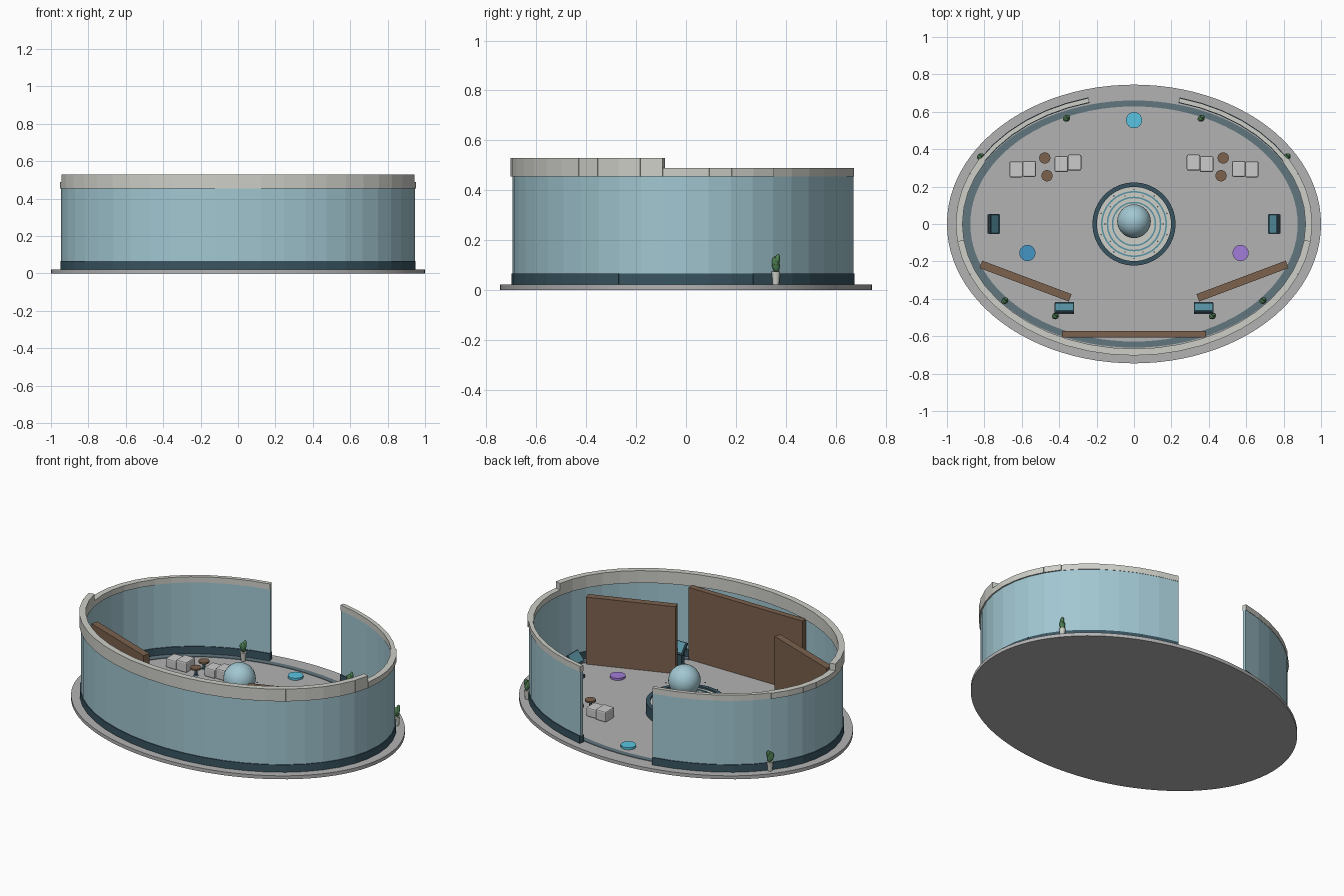
import bpy, bmesh, math
from mathutils import Matrix, Vector

if "Cube" in bpy.data.objects:
    bpy.data.objects.remove(bpy.data.objects["Cube"])


def mat(name, r, g, b):
    m = bpy.data.materials.new(name)
    m.diffuse_color = (r, g, b, 1)
    m.use_nodes = True
    m.node_tree.nodes["Principled BSDF"].inputs["Base Color"].default_value = m.diffuse_color
    return m


GLASS = mat("glass", 0.36, 0.57, 0.64)
NAVY = mat("navy", 0.04, 0.09, 0.12)
BAND = mat("band", 0.12, 0.18, 0.21)
STONE = mat("stone", 0.62, 0.62, 0.58)
FLOOR = mat("floor_grey", 0.45, 0.45, 0.45)
WOOD = mat("wood", 0.20, 0.12, 0.075)
TEAL = mat("teal", 0.10, 0.30, 0.38)
LEAF = mat("leaf", 0.07, 0.20, 0.08)
CYAN = mat("cyan", 0.10, 0.55, 0.75)
BLUE = mat("blue", 0.06, 0.30, 0.55)
PURPLE = mat("purple", 0.36, 0.20, 0.68)
SEAT = mat("seat_grey", 0.6, 0.6, 0.6)


def finish(name, bm, material, smooth=False):
    bmesh.ops.recalc_face_normals(bm, faces=bm.faces)
    me = bpy.data.meshes.new(name)
    bm.to_mesh(me)
    bm.free()
    ob = bpy.data.objects.new(name, me)
    bpy.context.collection.objects.link(ob)
    me.materials.append(material)
    if smooth:
        bpy.context.view_layer.objects.active = ob
        bpy.ops.object.select_all(action='DESELECT')
        ob.select_set(True)
        bpy.ops.object.shade_smooth_by_angle(angle=math.radians(35))
    return ob


def add_box(bm, loc, size, rz=0.0, rx=0.0):
    m = (Matrix.Translation(loc) @ Matrix.Rotation(rz, 4, 'Z')
         @ Matrix.Rotation(rx, 4, 'X') @ Matrix.Diagonal((*size, 1)))
    bmesh.ops.create_cube(bm, size=1, matrix=m)


def box(name, loc, size, material, rz=0.0, rx=0.0, bevel=0.0):
    bm = bmesh.new()
    add_box(bm, loc, size, rz, rx)
    if bevel:
        bmesh.ops.bevel(bm, geom=bm.edges[:], offset=bevel, segments=2,
                        affect='EDGES', profile=0.5)
    return finish(name, bm, material)


def lathe(name, profile, material, loc=(0, 0, 0), n=64, sx=1, sy=1, closed=False):
    """Turn an (r, z) profile round z; open profiles get end caps."""
    bm = bmesh.new()
    rings = [[bm.verts.new((loc[0] + r * sx * math.cos(i * math.tau / n),
                            loc[1] + r * sy * math.sin(i * math.tau / n), loc[2] + z))
              for i in range(n)] for r, z in profile]
    pairs = list(zip(rings, rings[1:]))
    if closed:
        pairs.append((rings[-1], rings[0]))
    for a, b in pairs:
        for i in range(n):
            j = (i + 1) % n
            bm.faces.new((a[i], a[j], b[j], b[i]))
    if not closed:
        bm.faces.new(rings[0])
        bm.faces.new(rings[-1])
    return finish(name, bm, material, True)


def ball(name, loc, scale, material, u=12, v=8, tilt=0.0):
    bm = bmesh.new()
    m = Matrix.Translation(loc) @ Matrix.Rotation(tilt, 4, 'X') @ Matrix.Diagonal((*scale, 1))
    bmesh.ops.create_uvsphere(bm, u_segments=u, v_segments=v, radius=1, matrix=m)
    return finish(name, bm, material, True)


A, B, STEP = 0.935, 0.685, math.radians(7.5)


def wall_layer(name, z0, z1, depth, material, ymax=1.0, back_depth=None):
    """Flat panels following the oval, open at the back."""
    bm = bmesh.new()
    for k in range(44):
        t0 = math.radians(105) + k * STEP
        p = Vector((A * math.cos(t0), B * math.sin(t0), 0))
        q = Vector((A * math.cos(t0 + STEP), B * math.sin(t0 + STEP), 0))
        c = (p + q) / 2
        if c.y > ymax:
            continue
        d = back_depth if back_depth and c.y > 0.36 else depth
        c.z = (z0 + z1) / 2
        add_box(bm, c, ((q - p).length * 1.02, d, z1 - z0),
                math.atan2(q.y - p.y, q.x - p.x))
    return finish(name, bm, material)


# Oval floor and dark border band
lathe("floor", [(1, 0), (1, 0.021)], FLOOR, n=96, sy=0.745)
lathe("floor_band", [(0.875, 0.02), (0.875, 0.024), (0.92, 0.024), (0.92, 0.02)],
      BAND, n=96, sy=0.718, closed=True)

# Curved outer wall
wall_layer("wall_base", 0.02, 0.066, 0.03, NAVY)
wall_layer("wall_panels", 0.066, 0.458, 0.02, GLASS)
wall_layer("wall_cap", 0.455, 0.49, 0.036, STONE, back_depth=0.024)
wall_layer("upper_cap", 0.49, 0.53, 0.036, STONE, ymax=-0.08)

# Wooden display walls
box("centre_board", (0, -0.59, 0.24), (0.77, 0.036, 0.44), WOOD)
for s in (-1, 1):
    box("side_board", (s * 0.58, -0.305, 0.225), (0.51, 0.042, 0.41), WOOD,
        rz=s * math.atan2(0.18, 0.48))

# Central basin with rings and globe
lathe("basin_rim", [(0.222, 0.02), (0.222, 0.09), (0.198, 0.09), (0.198, 0.02)],
      NAVY, closed=True)
lathe("basin_disc", [(0.2, 0.02), (0.2, 0.08)], STONE)
for r in (0.115, 0.142, 0.172):
    lathe("basin_ring", [(r - 0.004, 0.079), (r - 0.004, 0.085), (r + 0.004, 0.085),
                         (r + 0.004, 0.079)], TEAL, closed=True)
lathe("globe_stand", [(0.07, 0.08), (0.04, 0.1), (0.03, 0.15)], NAVY, n=32)
ball("globe", (0, 0.015, 0.22), (0.09, 0.09, 0.09), GLASS, 32, 20)
for i in range(20):
    a = i * math.tau / 20
    r = (0.157, 0.185)[i % 2]
    ball("droplet", (r * math.cos(a), r * math.sin(a), 0.13), (0.004,) * 3, TEAL, 6, 4)

# Coloured floor discs
for name, x, y, m in (("cyan_disc", 0, 0.555, CYAN), ("blue_disc", -0.57, -0.155, BLUE),
                      ("purple_disc", 0.57, -0.155, PURPLE)):
    lathe(name, [(0.043, 0.02), (0.043, 0.034)], m, (x, y, 0), 32)


def kiosk(x, y, rz):
    """Console whose sloping screen faces local +y."""
    rot = Matrix.Rotation(rz, 3, 'Z')

    def at(dy, z):
        return Vector((x, y, z)) + rot @ Vector((0, dy, 0))
    box("kiosk_base", at(0, 0.03), (0.1, 0.065, 0.02), NAVY, rz)
    box("kiosk_post", at(-0.01, 0.085), (0.06, 0.03, 0.1), NAVY, rz)
    box("kiosk_body", at(0, 0.145), (0.105, 0.012, 0.075), NAVY, rz, math.radians(40))
    box("kiosk_screen", at(0.005, 0.151), (0.09, 0.005, 0.06), TEAL, rz, math.radians(40))
    box("kiosk_shelf", at(-0.025, 0.125), (0.085, 0.012, 0.01), SEAT, rz)


def plant(x, y):
    lathe("plant_pot", [(0.013, 0.02), (0.018, 0.075)], STONE, (x, y, 0), 12)
    ball("plant_leaves", (x, y, 0.102), (0.016, 0.016, 0.032), LEAF, 10, 8, 0.15)
    ball("plant_leaves", (x + 0.006, y + 0.004, 0.115), (0.012, 0.012, 0.03), LEAF, 10, 8, -0.25)
    ball("plant_leaves", (x - 0.008, y - 0.004, 0.105), (0.012, 0.01, 0.024), LEAF, 10, 8, 0.35)


# Furniture, mirrored left and right
for s in (-1, 1):
    kiosk(s * 0.75, 0, s * math.pi / 2)
    kiosk(s * 0.372, -0.45, 0)
    for x, y in ((0.36, 0.565), (0.82, 0.36), (0.69, -0.41), (0.42, -0.492)):
        plant(s * x, y)
    # Lounge seats: seat block with a taller neighbour
    for x, y, h in ((0.63, 0.292, 0.055), (0.56, 0.295, 0.065),
                    (0.388, 0.32, 0.055), (0.318, 0.328, 0.065)):
        box("lounge_seat", (s * x, y, 0.02 + h / 2), (0.072, 0.085, h), SEAT, bevel=0.008)
    # Small round tables
    for x, y in ((0.477, 0.353), (0.465, 0.258)):
        lathe("table_top", [(0.03, 0.062), (0.03, 0.072)], WOOD, (s * x, y, 0), 24)
        lathe("table_leg", [(0.018, 0.02), (0.008, 0.026), (0.008, 0.064)], NAVY,
              (s * x, y, 0), 12)
